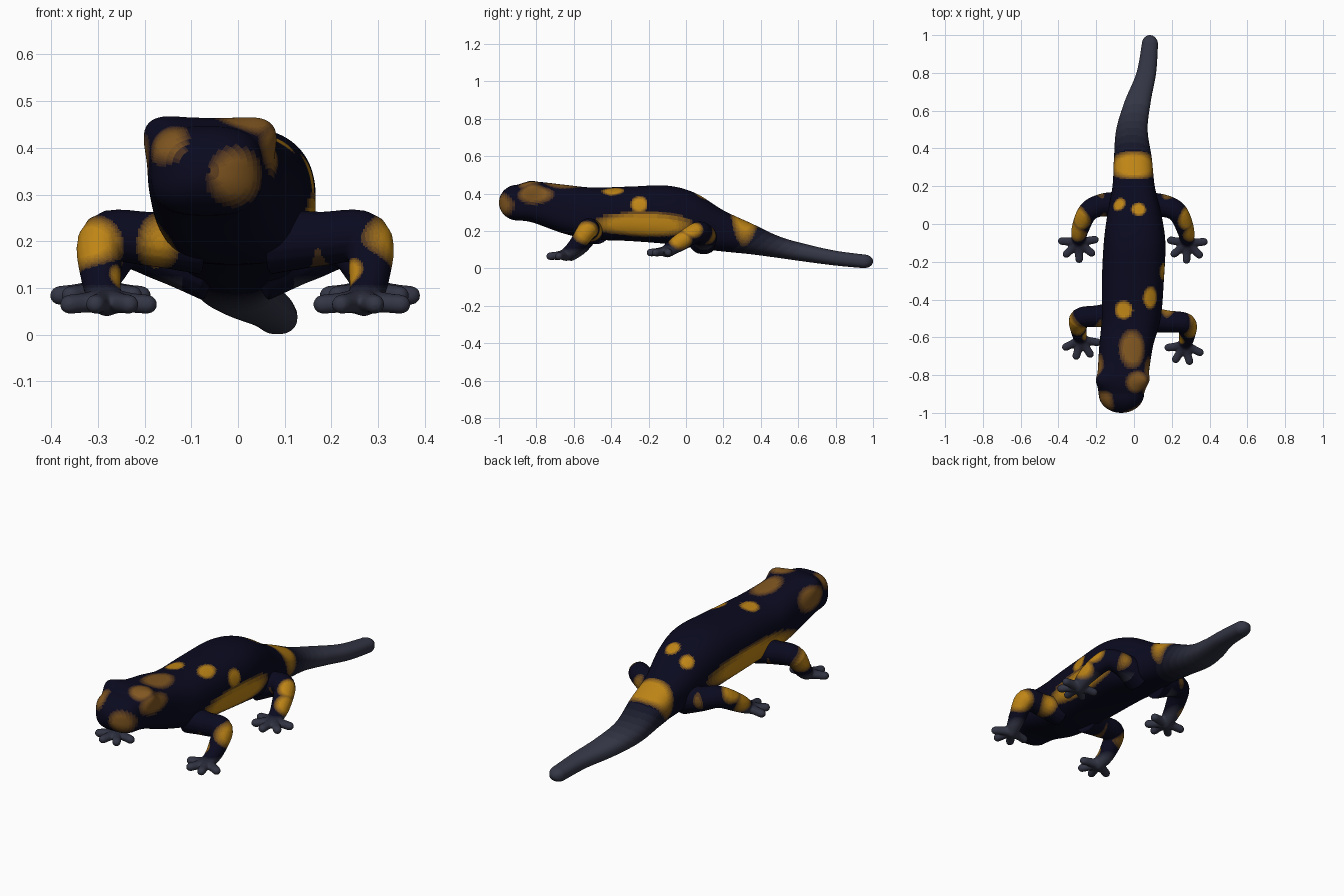
import bpy, bmesh, math
from mathutils import Vector

if "Cube" in bpy.data.objects:
    bpy.data.objects.remove(bpy.data.objects["Cube"])

NAVY, ORANGE = (.003, .003, .014), (.52, .235, .008)
BROWN, GREY = (.22, .095, .015), (.034, .037, .06)
LEVELS = 7
mats = {}


def clamp(v):
    return max(0.0, min(1.0, v))


def mix(a, b, t):
    return tuple(p + (q - p) * t for p, q in zip(a, b))


def material(color):
    key = tuple(round(c, 4) for c in color)
    if key not in mats:
        mats[key] = bpy.data.materials.new("skin_%d" % len(mats))
        mats[key].diffuse_color = (*key, 1)
    return mats[key]


def spline(rows, steps):
    """Catmull-Rom interpolation through rows of numbers."""
    out = []
    for i in range(len(rows) - 1):
        a, b, c, d = (rows[max(0, min(len(rows) - 1, i + k))] for k in (-1, 0, 1, 2))
        for s in range(steps):
            t = s / steps
            out.append([.5 * (2 * q + (r - p) * t + (2 * p - 5 * q + 4 * r - u) * t * t
                              + (3 * q - p - 3 * r + u) * t ** 3)
                        for p, q, r, u in zip(a, b, c, d)])
    return out + [list(rows[-1])]


def loft(bm, rings):
    vs = [[bm.verts.new(p) for p in ring] for ring in rings]
    n = len(vs[0])
    for a, b in zip(vs, vs[1:]):
        for i in range(n):
            bm.faces.new((a[i], a[(i + 1) % n], b[(i + 1) % n], b[i]))
    bm.faces.new(vs[0])
    bm.faces.new(vs[-1])


def tube(bm, rows, steps=6, n=18):
    """Round tube with domed end through (x, y, z, radius) rows."""
    pts = spline(rows, steps)
    tip, r = Vector(pts[-1][:3]), pts[-1][3]
    end = (tip - Vector(pts[-2][:3])).normalized()
    for a in (.5, 1.0, 1.4):
        pts.append([*(tip + end * r * math.sin(a)), r * math.cos(a)])
    rings = []
    for i, p in enumerate(pts):
        d = Vector(pts[min(i + 1, len(pts) - 1)][:3]) - Vector(pts[max(i - 1, 0)][:3])
        side = d.cross(Vector((.3, -.3, .9))).normalized()
        up = side.cross(d).normalized()
        rings.append([Vector(p[:3]) + p[3] * (side * math.cos(k * math.tau / n)
                      + up * math.sin(k * math.tau / n)) for k in range(n)])
    loft(bm, rings)


def make(name, bm):
    bmesh.ops.recalc_face_normals(bm, faces=bm.faces)
    me = bpy.data.meshes.new(name)
    bm.to_mesh(me)
    bm.free()
    ob = bpy.data.objects.new(name, me)
    bpy.context.collection.objects.link(ob)
    return ob


def paint(ob, spots, grey):
    """Colour faces: navy fading to grey, with soft spots (x, y, z, radius, y stretch, colour)."""
    me, index = ob.data, {}
    for f in me.polygons:
        f.use_smooth = True
        p = f.center
        col = mix(NAVY, GREY, round(clamp(grey(p)) * LEVELS) / LEVELS)
        best, tint = 0, ORANGE
        for x, y, z, r, stretch, color in spots:
            d = Vector((p.x - x, (p.y - y) / stretch, p.z - z)).length / r
            t = clamp((1.25 - d) / .5)
            if t > best:
                best, tint = t, color
        m = material(mix(col, tint, round(best * LEVELS) / LEVELS))
        if m.name not in index:
            index[m.name] = len(me.materials)
            me.materials.append(m)
        f.material_index = index[m.name]


# Body, head and tail: y, centre x, half width, top z, bottom z
PROFILE = [
    (-.9, -.067, .12, .447, .256), (-.82, -.06, .133, .464, .245), (-.65, -.042, .142, .447, .185),
    (-.5, -.015, .156, .432, .155), (-.3, -.006, .164, .437, .146), (-.1, .003, .163, .442, .13),
    (.05, .002, .143, .402, .107), (.2, -.002, .112, .31, .09), (.35, -.006, .1, .24, .075),
    (.5, -.011, .083, .17, .055), (.65, .02, .069, .127, .034), (.8, .065, .052, .094, .015),
    (.95, .084, .043, .074, .001)]


def cap(row, reach):
    """Rings that round off one end of the profile."""
    y, x, w, t, b = row
    m, h = (t + b) / 2, (t - b) / 2
    return [(y + reach * math.sin(a), x, w * math.cos(a), m + h * math.cos(a), m - h * math.cos(a))
            for a in (.15 * k for k in range(1, 11))]


rows = cap(PROFILE[0], -.1)[::-1] + spline(PROFILE, 20) + cap(PROFILE[-1], .05)
BROWS = [Vector((x, -.825, .44)) for x in (-.17, .055)]
bm = bmesh.new()
rings, N = [], 120
for y, cx, hw, zt, zb in rows:
    ring = []
    for k in range(N):
        c, s = math.cos(k * math.tau / N), math.sin(k * math.tau / N)
        # Boxy head, flat belly, round tail
        low = 2.3 + .7 * clamp((.25 - y) / .2)
        e = 2 / (2.4 + .3 * clamp((-.55 - y) / .1) if s > 0 else low)
        off = Vector((hw * math.copysign(abs(c) ** e, c), 0,
                      (zt - zb) / 2 * math.copysign(abs(s) ** e, s)))
        p = Vector((cx, y, (zt + zb) / 2)) + off
        # Brow bumps pushed out of the head
        for b in BROWS:
            p += off.normalized() * .03 * math.exp(-((p - b).length / .048) ** 2)
        ring.append(p)
    rings.append(ring)
loft(bm, rings)
body = make("body", bm)
spots = [
    # head
    (-.01, -.95, .34, .055, 1.5, BROWN), (-.14, -.92, .4, .043, 1.5, BROWN),
    (.02, -.84, .47, .055, 1, BROWN), (-.01, -.66, .45, .06, 1.5, BROWN),
    (.09, -.82, .4, .05, 2, BROWN), (-.19, -.78, .38, .055, 1.5, BROWN),
    # back
    (.09, -.39, .42, .037, 1.4, ORANGE), (-.055, -.455, .43, .042, 1, ORANGE),
    (-.085, .11, .36, .035, 1, ORANGE), (.025, .08, .39, .035, 1, ORANGE),
    (.15, -.25, .34, .04, 1, ORANGE),
    # flanks and tail band
    (.17, -.24, .23, .062, 4, ORANGE), (-.17, -.32, .23, .068, 4.5, ORANGE),
    (0, .31, .25, .13, .5, ORANGE)]
paint(body, spots, lambda p: (p.y - .25) / .4 + (.12 - p.z) * 3 * (p.y > 0))

# Legs: right-side path (x, y, z, radius), toe fan (count, first and last angle),
# forward offset of the right leg, orange spots
FRONT = ([(.07, -.49, .2, .072), (.18, -.502, .205, .059), (.28, -.513, .207, .054),
          (.287, -.575, .12, .043), (.275, -.628, .073, .034)], (4, -172, -25), .014,
         [(.17, -.5, .2, .05), (.31, -.53, .19, .055), (.24, -.6, .13, .03)])
HIND = ([(.05, .09, .15, .08), (.15, .1, .175, .062), (.235, .065, .195, .054),
         (.279, -.03, .14, .046), (.288, -.1, .092, .034)], (5, -190, 5), .002,
        [(.17, .1, .18, .045), (.28, .03, .21, .045), (.3, -.03, .15, .045)])

for name, (path, fan, forward, marks) in (("front_leg", FRONT), ("hind_leg", HIND)):
    for label, side in (("right", 1), ("left", -1)):
        # Both legs of a pair sit slightly out of step
        shift = Vector((-.006, -forward * side, 0))
        place = [Vector((x * side, y, z)) + shift for x, y, z, r in path]
        bm = bmesh.new()
        tube(bm, [(*p, q[3]) for p, q in zip(place, path)])
        wrist = place[-1]
        count, first, last = fan
        for i in range(count):
            a = math.radians(first + (last - first) * i / (count - 1))
            out = Vector((math.cos(a) * side * .088, math.sin(a) * .088, -.008))
            tube(bm, [(*wrist, .032), (*(wrist + out * .5), .0225), (*(wrist + out), .021)], 4, 12)
        leg = make(name + "_" + label, bm)
        # Fuse limb and toes into one smooth skin
        rm = leg.modifiers.new("fuse", 'REMESH')
        rm.mode, rm.voxel_size = 'VOXEL', .0045
        sm = leg.modifiers.new("soften", 'SMOOTH')
        sm.factor, sm.iterations = .5, 5
        deps = bpy.context.evaluated_depsgraph_get()
        fused = bpy.data.meshes.new_from_object(leg.evaluated_get(deps))
        leg.modifiers.clear()
        leg.data = fused
        paint(leg, [(x * side, y, z, r, 1.2, ORANGE) for x, y, z, r in marks],
              lambda p, w=wrist: (w.z + .035 - p.z) / .03 * (abs(p.x) > .12))

for m in bpy.data.materials:
    if m.users and not m.is_grease_pencil:
        m.use_nodes = True
        m.node_tree.nodes["Principled BSDF"].inputs["Base Color"].default_value = m.diffuse_color
